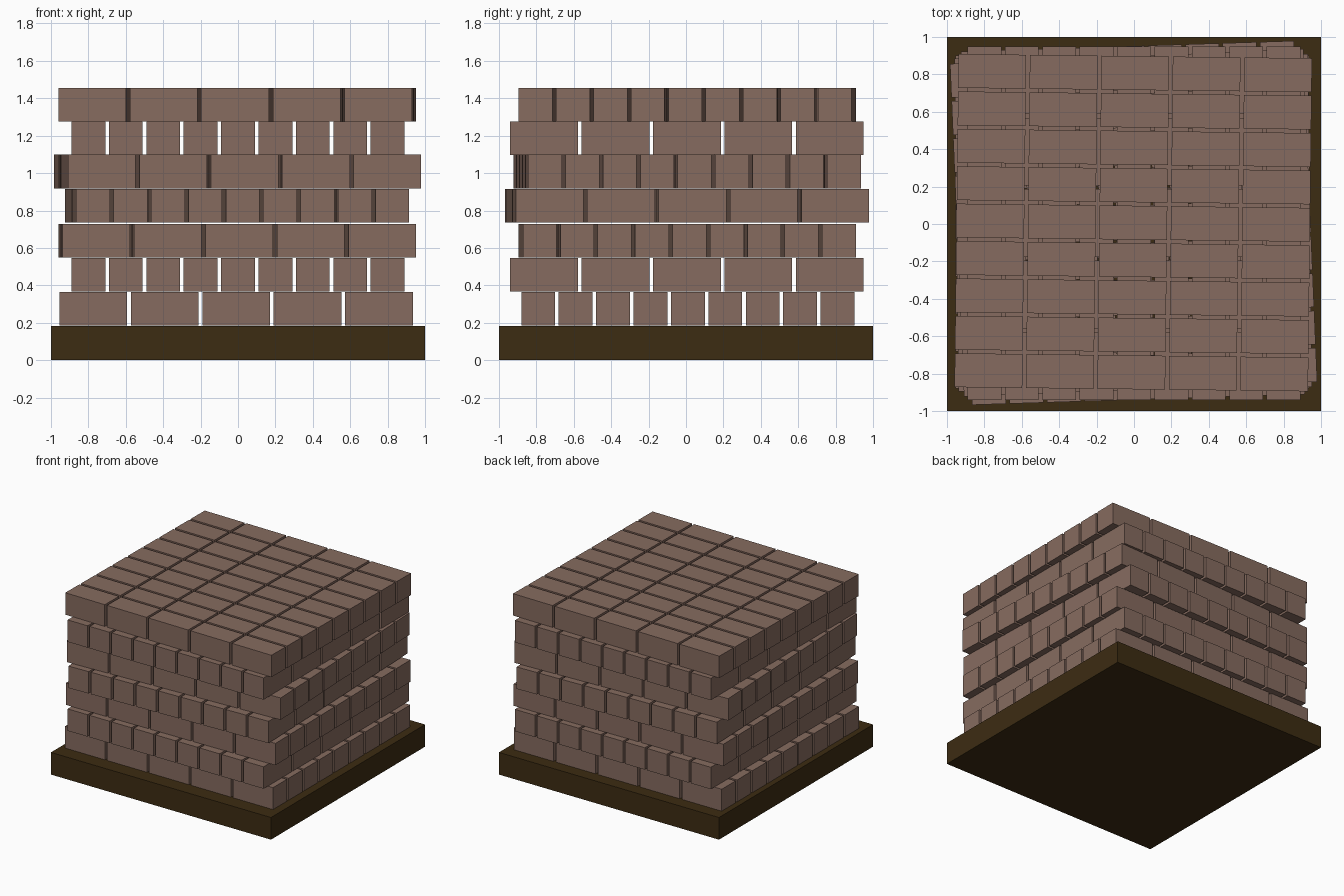
import bpy, bmesh
from mathutils import Matrix, Vector

if "Cube" in bpy.data.objects:
    bpy.data.objects.remove(bpy.data.objects["Cube"])


def material(name, rgb):
    m = bpy.data.materials.new(name)
    m.diffuse_color = (*rgb, 1)
    m.use_nodes = True
    m.node_tree.nodes["Principled BSDF"].inputs["Base Color"].default_value = m.diffuse_color
    return m


BRICK = material("brick_clay", (0.24, 0.148, 0.115))
WOOD = material("dark_base", (0.046, 0.025, 0.006))


def boxes(name, centres, size, mat):
    """One object holding equal boxes at the given centres."""
    bm = bmesh.new()
    for c in centres:
        bmesh.ops.create_cube(bm, size=1,
                              matrix=Matrix.Translation(c) @ Matrix.Diagonal((*size, 1)))
    me = bpy.data.meshes.new(name)
    bm.to_mesh(me)
    bm.free()
    me.materials.append(mat)
    ob = bpy.data.objects.new(name, me)
    bpy.context.collection.objects.link(ob)
    return ob


# Base slab
boxes("base_slab", [Vector((0, 0, 0.091))], (2, 2, 0.182), WOOD)

# Brick layers: bottom z, centre x, centre y, twist in radians
LONG, SHORT, HIGH = 0.362, 0.181, 0.180
LONG_STEP, SHORT_STEP = 0.382, 0.2
layers = [
    (0.184, -0.010, 0.010, 0.0),
    (0.366, 0.000, 0.005, 0.0),
    (0.549, -0.004, 0.007, 0.012),
    (0.735, -0.005, 0.006, 0.032),
    (0.919, -0.002, 0.006, 0.042),
    (1.097, 0.000, 0.005, 0.0),
    (1.276, -0.004, 0.007, -0.012),
]
for n, (z, cx, cy, twist) in enumerate(layers):
    grid = [((i - 2) * LONG_STEP, (j - 4) * SHORT_STEP) for i in range(5) for j in range(9)]
    size = (LONG, SHORT, HIGH)
    if n % 2:  # alternate layers lie crosswise
        grid = [(b, a) for a, b in grid]
        size = (SHORT, LONG, HIGH)
    layer = boxes(f"brick_layer_{n + 1}", [Vector((a, b, HIGH / 2)) for a, b in grid], size, BRICK)
    layer.location = (cx, cy, z)
    layer.rotation_euler.z = twist
